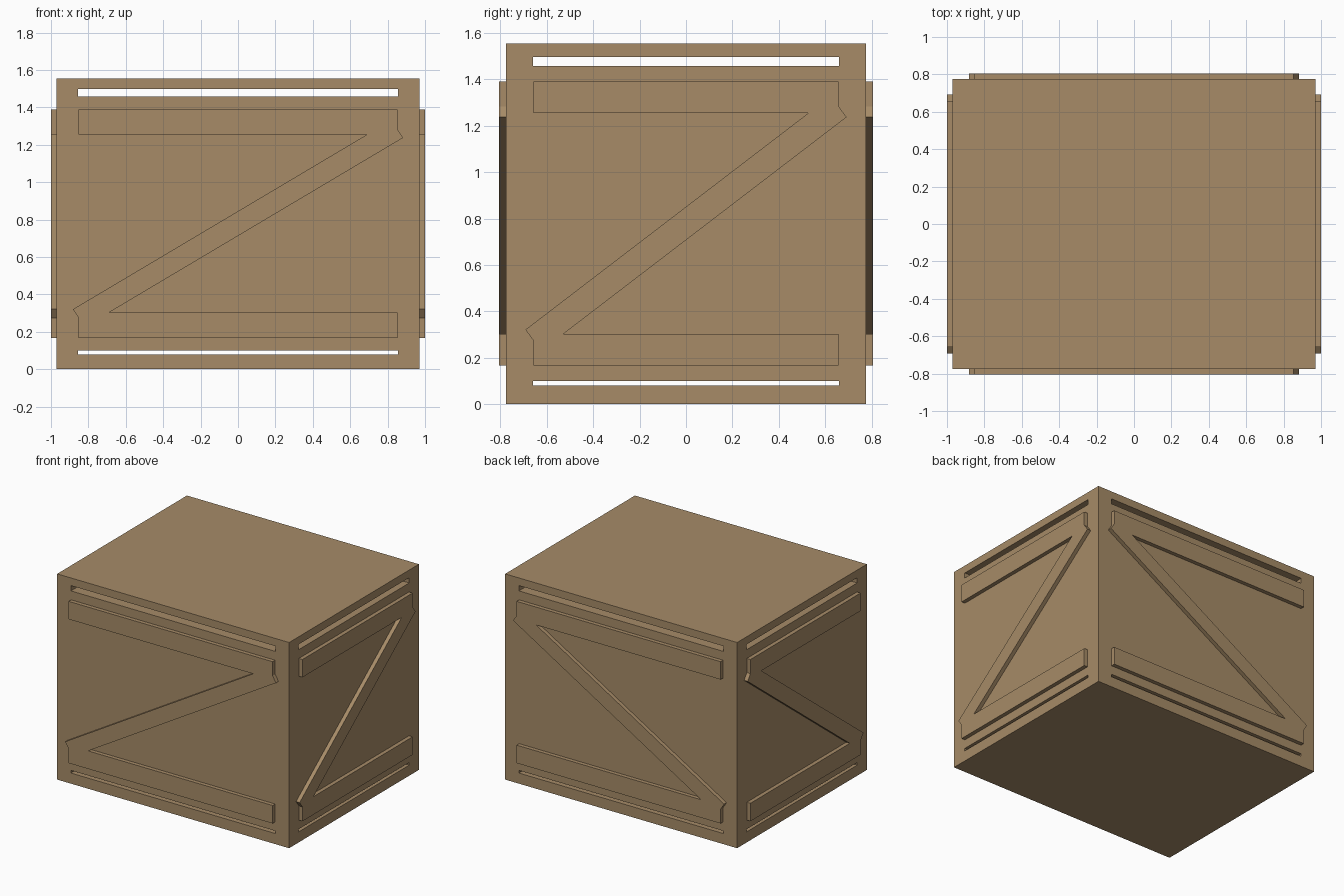
import bpy, bmesh
from mathutils import Vector

if "Cube" in bpy.data.objects:
    bpy.data.objects.remove(bpy.data.objects["Cube"])

wood = bpy.data.materials.new("crate_wood")
wood.diffuse_color = (0.385, 0.26, 0.137, 1)
wood.use_nodes = True
wood.node_tree.nodes["Principled BSDF"].inputs["Base Color"].default_value = wood.diffuse_color

HX, HY, H = 0.97, 0.775, 1.555   # body half sizes and height
PX, PY = 0.855, 0.66             # inner edges of the corner posts
T = 0.03                         # trim thickness


def prism(name, outline, offset):
    """Extrude a flat 3D outline along the offset vector."""
    bm = bmesh.new()
    face = bm.faces.new([bm.verts.new(p) for p in outline])
    ext = bmesh.ops.extrude_face_region(bm, geom=[face])
    moved = [g for g in ext["geom"] if isinstance(g, bmesh.types.BMVert)]
    bmesh.ops.translate(bm, verts=moved, vec=Vector(offset))
    # the extrusion may drop the source face, so close any open end
    bmesh.ops.holes_fill(bm, edges=[e for e in bm.edges if e.is_boundary], sides=0)
    bmesh.ops.recalc_face_normals(bm, faces=bm.faces)
    mesh = bpy.data.meshes.new(name)
    bm.to_mesh(mesh)
    bm.free()
    mesh.materials.append(wood)
    obj = bpy.data.objects.new(name, mesh)
    bpy.context.collection.objects.link(obj)
    return obj


# Crate body
body = prism("crate_body",
             [(-HX, -HY, 0), (HX, -HY, 0), (HX, HY, 0), (-HX, HY, 0)], (0, 0, H))

# Gaps under the lid and above the base, leaving square corner posts
BX, BY = HX + 0.2, HY + 0.2
quarter = [(BX, PY), (PX, PY), (PX, BY)]
cross = (quarter + [(-x, y) for x, y in reversed(quarter)]
         + [(-x, -y) for x, y in quarter] + [(x, -y) for x, y in reversed(quarter)])
for name, z0, z1 in (("base_gap_cutter", 0.08, 0.10), ("lid_gap_cutter", 1.457, 1.497)):
    cutter = prism(name, [(x, y, z0) for x, y in cross], (0, 0, z1 - z0))
    cutter.hide_render = True
    cutter.hide_set(True)
    mod = body.modifiers.new(name, 'BOOLEAN')
    mod.operation = 'DIFFERENCE'
    mod.solver = 'EXACT'
    mod.object = cutter


def z_outline(bar, tip, inner):
    """Z shaped brace: two bars joined by a diagonal, as (u, z) points."""
    return [(-bar, 1.39), (bar, 1.39), (bar, 1.283), (tip, 1.237), (-inner, 0.303),
            (bar, 0.303), (bar, 0.167), (-bar, 0.167), (-bar, 0.275), (-tip, 0.321),
            (inner, 1.255), (-bar, 1.255)]


# Raised braces, mirrored between opposite sides
front_z = z_outline(0.853, 0.882, 0.69)
side_z = z_outline(0.658, 0.692, 0.528)
for name, s in (("front_brace", -1), ("back_brace", 1)):
    prism(name, [(u, s * HY, z) for u, z in front_z], (0, s * T, 0))
for name, s in (("left_brace", -1), ("right_brace", 1)):
    prism(name, [(s * HX, u, z) for u, z in side_z], (s * T, 0, 0))
